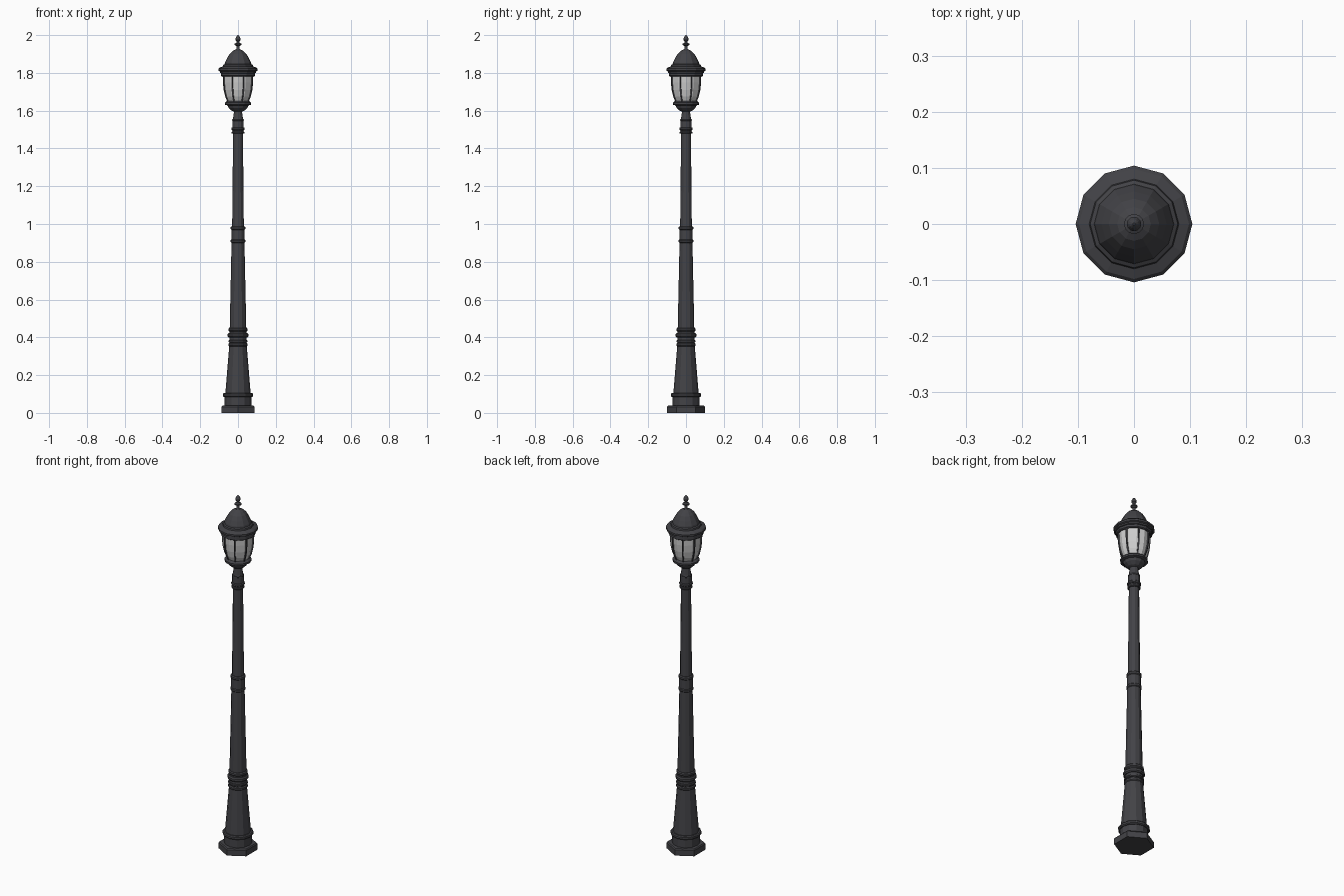
import bpy, bmesh, math
from mathutils import Vector

if "Cube" in bpy.data.objects:
    bpy.data.objects.remove(bpy.data.objects["Cube"])


def material(name, color):
    m = bpy.data.materials.new(name)
    m.diffuse_color = color
    m.use_nodes = True
    m.node_tree.nodes["Principled BSDF"].inputs["Base Color"].default_value = m.diffuse_color
    return m


IRON = material("dark_iron", (0.055, 0.055, 0.062, 1))
GLASS = material("frosted_glass", (0.6, 0.6, 0.6, 1))


def finish(name, bm, mat):
    bmesh.ops.recalc_face_normals(bm, faces=bm.faces)
    me = bpy.data.meshes.new(name)
    bm.to_mesh(me)
    bm.free()
    me.materials.append(mat)
    ob = bpy.data.objects.new(name, me)
    bpy.context.collection.objects.link(ob)
    return ob


def lathe(name, profile, sides=12, mat=IRON, turn=0.0):
    """Faceted turned part from (radius, height) pairs, capped at both ends."""
    bm = bmesh.new()
    rings = []
    for r, z in profile:
        rings.append([bm.verts.new((r * math.cos(turn + 2 * math.pi * i / sides),
                                    r * math.sin(turn + 2 * math.pi * i / sides), z))
                      for i in range(sides)])
    for a, b in zip(rings, rings[1:]):
        for i in range(sides):
            j = (i + 1) % sides
            bm.faces.new((a[i], a[j], b[j], b[i]))
    bm.faces.new(rings[0][::-1])
    bm.faces.new(rings[-1])
    return finish(name, bm, mat)


def collar(name, r, z0, z1):
    """Raised band with chamfered edges."""
    c = (z1 - z0) * 0.25
    lathe(name, [(r - c, z0), (r, z0 + c), (r, z1 - c), (r - c, z1)])


# Hexagonal foot
lathe("foot", [(0.1, 0), (0.1, 0.032), (0.095, 0.038)], 6, turn=math.pi / 2)

# Pole in tapering sections
lathe("plinth", [(0.071, 0.036), (0.071, 0.09)])
lathe("lower_shaft", [(0.068, 0.09), (0.046, 0.36)])
lathe("lower_neck", [(0.045, 0.35), (0.045, 0.45)])
lathe("middle_shaft", [(0.044, 0.44), (0.034, 0.91)])
lathe("middle_neck", [(0.035, 0.9), (0.035, 0.98)])
lathe("upper_shaft", [(0.031, 0.97), (0.026, 1.49)])
lathe("pole_head", [(0.03, 1.49), (0.03, 1.545), (0.026, 1.56), (0.022, 1.59),
                    (0.022, 1.61)])

# Decorative collars
for i, (r, z0, z1) in enumerate([
        (0.08, 0.085, 0.105), (0.051, 0.351, 0.369), (0.051, 0.373, 0.385),
        (0.055, 0.4, 0.423), (0.05, 0.43, 0.45), (0.039, 0.9, 0.918),
        (0.039, 0.968, 0.988), (0.034, 1.478, 1.49), (0.035, 1.496, 1.512),
        (0.031, 1.545, 1.555)]):
    collar(f"collar_{i + 1}", r, z0, z1)

# Lantern cup
lathe("lantern_cup", [(0.022, 1.595), (0.034, 1.6), (0.05, 1.615), (0.056, 1.628),
                      (0.07, 1.632), (0.07, 1.642), (0.06, 1.65), (0.055, 1.655)])

# Glass bowl
bowl = [(0.056, 1.648), (0.068, 1.675), (0.076, 1.71), (0.08, 1.75), (0.081, 1.79)]
lathe("glass_bowl", bowl, mat=GLASS)

# Cage ribs following the bowl
bm = bmesh.new()
for k in range(8):
    a = math.radians(22.5 + 45 * k)
    out = Vector((math.cos(a), math.sin(a), 0))
    side = Vector((-out.y, out.x, 0)) * 0.0035
    prev = None
    for r, z in bowl:
        up = Vector((0, 0, z))
        ring = [bm.verts.new(out * (r + d) + side * s + up)
                for d, s in ((-0.005, -1), (0.004, -1), (0.004, 1), (-0.005, 1))]
        if prev:
            for i in range(4):
                j = (i + 1) % 4
                bm.faces.new((prev[i], prev[j], ring[j], ring[i]))
        else:
            bm.faces.new(ring)
        prev = ring
    bm.faces.new(prev)
finish("cage_ribs", bm, IRON)

# Roof with stepped brim and dome
lathe("roof", [(0.086, 1.782), (0.091, 1.786), (0.091, 1.798), (0.096, 1.8),
               (0.096, 1.808), (0.104, 1.812), (0.104, 1.822), (0.098, 1.828),
               (0.08, 1.834), (0.078, 1.842), (0.071, 1.846), (0.069, 1.855),
               (0.058, 1.878), (0.045, 1.9), (0.03, 1.915), (0.015, 1.923)])

# Finial
lathe("finial", [(0.015, 1.92), (0.009, 1.928), (0.008, 1.942), (0.018, 1.948),
                 (0.018, 1.954), (0.008, 1.959), (0.007, 1.966), (0.013, 1.974),
                 (0.013, 1.983), (0.008, 1.993), (0.002, 2.0)])
